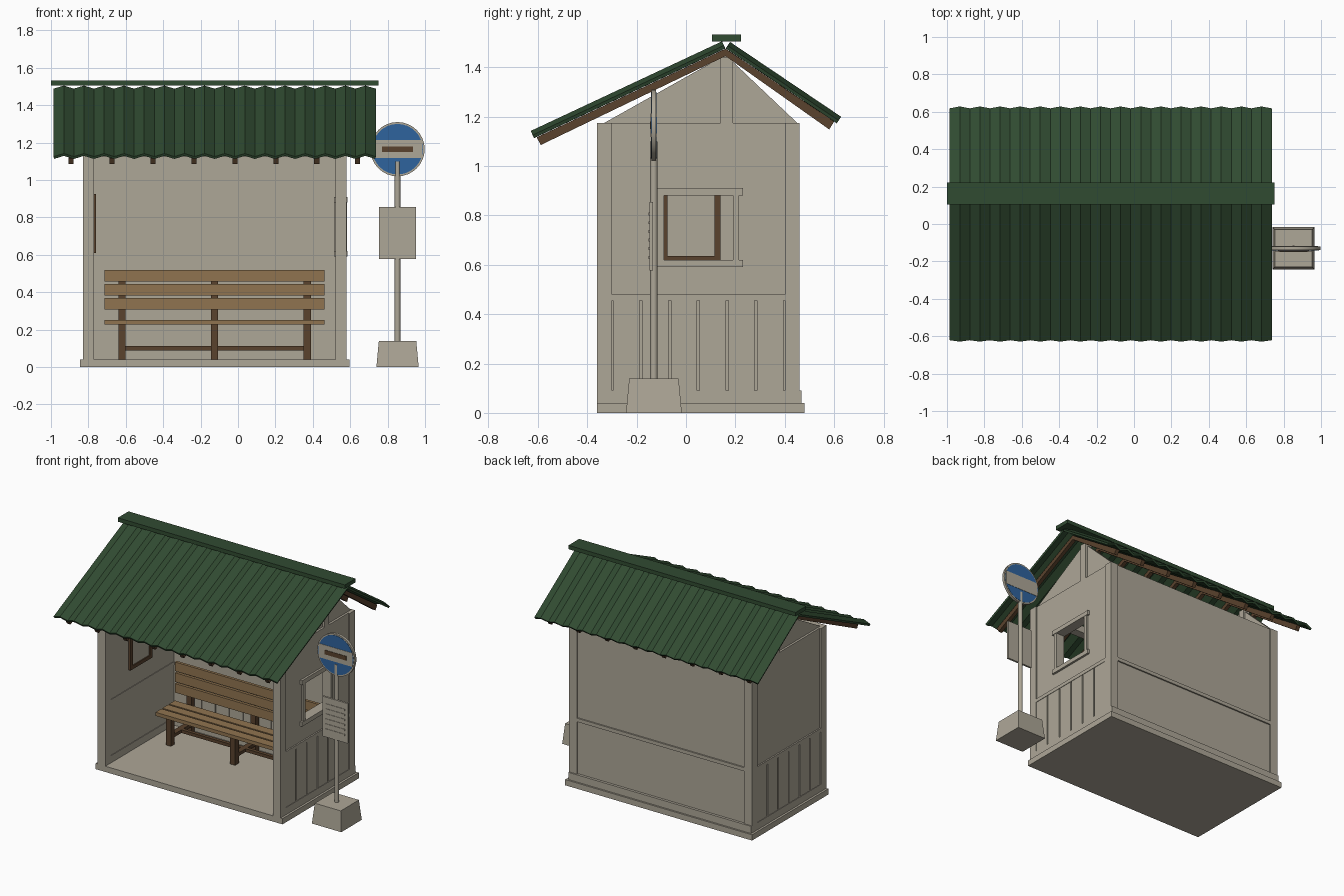
import bpy
import bmesh
import math
from mathutils import Vector

default_cube = bpy.data.objects.get("Cube")
if default_cube:
    bpy.data.objects.remove(default_cube, do_unlink=True)


def make_material(name, red, green, blue):
    material = bpy.data.materials.new(name)
    material.use_nodes = True
    color = (red, green, blue, 1)
    material.diffuse_color = color
    material.node_tree.nodes["Principled BSDF"].inputs["Base Color"].default_value = color
    return material


PLASTER = make_material("warm_grey_plaster", .42, .385, .31)
WOOD = make_material("light_wood", .28, .175, .08)
TIMBER = make_material("dark_timber", .1, .054, .026)
GREEN = make_material("roof_green", .03, .07, .031)
BLUE = make_material("sign_blue", .028, .125, .34)


def add_object(name, mesh, material):
    mesh.materials.append(material)
    part = bpy.data.objects.new(name, mesh)
    bpy.context.scene.collection.objects.link(part)
    return part


def boxes(name, material, extents):
    """One object made of boxes, each given as x, y and z ranges."""
    bm = bmesh.new()
    for ranges in extents:
        corners = bmesh.ops.create_cube(bm, size=1)["verts"]
        for vert in corners:
            for axis, (low, high) in enumerate(ranges):
                vert.co[axis] = max(low, high) if vert.co[axis] > 0 else min(low, high)
    mesh = bpy.data.meshes.new(name)
    bm.to_mesh(mesh)
    bm.free()
    return add_object(name, mesh, material)


def prism(name, material, outline, spans):
    """A y-z outline extruded along x over each span."""
    bm = bmesh.new()
    for start, end in spans:
        face = bm.faces.new([bm.verts.new((start, y, z)) for y, z in outline])
        grown = bmesh.ops.extrude_face_region(bm, geom=[face])["geom"]
        moved = [item for item in grown if isinstance(item, bmesh.types.BMVert)]
        bmesh.ops.translate(bm, verts=moved, vec=(end - start, 0, 0))
    bmesh.ops.recalc_face_normals(bm, faces=bm.faces)
    mesh = bpy.data.meshes.new(name)
    bm.to_mesh(mesh)
    bm.free()
    return add_object(name, mesh, material)


def cone(name, material, sides, bottom, top, height, place, turn=(0, 0, 0), smooth=False):
    bpy.ops.mesh.primitive_cone_add(vertices=sides, radius1=bottom, radius2=top,
                                    depth=height, location=place, rotation=turn)
    part = bpy.context.object
    part.name = name
    part.data.materials.append(material)
    if smooth:
        bpy.ops.object.shade_smooth_by_angle()
    return part


def centred(middle, half):
    return (middle - half, middle + half)


# Shelter dimensions
mid = -.125
outer, inner = .705, .645
front, back = -.36, .46
post = .06
floor_top, skirt_top, wall_top = .04, .09, 1.175
rail = (.455, .48)
panel_y = (front + post, back - post)
full_height = (floor_top, wall_top)
panel_height = (skirt_top, wall_top)
window_y, window_z = (-.09, .19), (.62, .88)

boxes("floor_slab", PLASTER, [(centred(mid, .72), (front, .48), (0, floor_top))])

# Side walls: corner posts, rails, recessed panels, planks and gables
for side, label in ((-1, "right"), (1, "left")):
    def across(a, b):
        return (mid + side * a, mid + side * b)

    thick, core = across(inner, outer), across(inner + .004, outer - .01)
    boxes(label + "_wall_posts", PLASTER, [
        (thick, (front, panel_y[0]), full_height),
        (thick, (panel_y[1], back), full_height)])
    boxes(label + "_wall_rails", PLASTER, [
        (thick, panel_y, (floor_top, skirt_top)), (thick, panel_y, rail)])
    if side > 0:
        boxes("left_wall_panel", PLASTER, [
            (core, panel_y, (skirt_top, window_z[0])),
            (core, panel_y, (window_z[1], wall_top)),
            (core, (panel_y[0], window_y[0]), window_z),
            (core, (window_y[1], panel_y[1]), window_z)])
    else:
        boxes("right_wall_panel", PLASTER, [(core, panel_y, panel_height)])

    count = 6
    pitch = (panel_y[1] - panel_y[0]) / count
    boxes(label + "_wall_planks", PLASTER, [
        (across(outer - .012, outer - .003),
         (panel_y[0] + i * pitch + .005, panel_y[0] + (i + 1) * pitch - .005),
         (skirt_top, rail[0])) for i in range(count)])

    prism(label + "_gable", PLASTER,
          [(-.33, wall_top), (.45, wall_top), (.16, 1.45)],
          [across(inner + .01, outer - .025)])
    boxes(label + "_gable_post", PLASTER,
          [(across(inner, outer - .01), (.14, .19), (wall_top, 1.44))])

# Back wall
inside = centred(mid, inner)
boxes("back_wall_panel", PLASTER, [(inside, (panel_y[1], back - .01), full_height)])
boxes("back_wall_rails", PLASTER, [
    (inside, (back - .02, back), rail),
    (centred(mid, outer), (panel_y[1] - .008, back + .008), (floor_top, skirt_top))])
plank_pitch = 2 * inner / 12
boxes("back_wall_inner_planks", PLASTER, [
    ((inside[0] + i * plank_pitch + .004, inside[0] + (i + 1) * plank_pitch - .004),
     (panel_y[1] - .006, panel_y[1]), (skirt_top, rail[0])) for i in range(12)])
boxes("front_beam", PLASTER, [(inside, (front, panel_y[0]), (1.125, wall_top))])

# Window trim on both faces of the left wall
trim = (mid + inner - .006, mid + outer + .005)
trim_side = (mid + inner - .003, mid + outer + .002)
boxes("window_frame", PLASTER, [
    (trim, (-.13, .23), (window_z[0] - .03, window_z[0])),
    (trim, (-.13, .23), (window_z[1], window_z[1] + .03)),
    (trim_side, (window_y[0] - .025, window_y[0]), window_z),
    (trim_side, (window_y[1], window_y[1] + .025), window_z)])

# Notice board on the inside of the right wall
board_x = mid - inner
board_y, board_z, edge = (-.1, .14), (.61, .925), .025
frame_x = (board_x - .005, board_x + .012)
boxes("notice_board_frame", TIMBER, [
    (frame_x, board_y, (board_z[0], board_z[0] + edge)),
    (frame_x, board_y, (board_z[1] - edge, board_z[1])),
    (frame_x, (board_y[0], board_y[0] + edge), board_z),
    (frame_x, (board_y[1] - edge, board_y[1]), board_z)])
boxes("notice_board_sheet", PLASTER, [
    ((board_x - .005, board_x + .005), board_y, board_z)])

# Bench
bench_x = centred(mid, .588)
leg_places = [mid + step * .495 for step in (-1, 0, 1)]
boxes("bench_back_slats", WOOD, [
    (bench_x, (.325, .345), (low, low + .063)) for low in (.307, .382, .457)])
boxes("bench_seat_slats", WOOD, [
    (bench_x, (near, near + .064), (.227, .252)) for near in (.11, .185, .26)])
for x in leg_places:
    width = centred(x, .019)
    boxes("bench_leg_frame", TIMBER, [
        (width, (.12, .16), (floor_top, .227)),
        (width, (.345, .38), (floor_top, .5)),
        (width, (.12, .38), (.2, .227)),
        (width, (.16, .345), (.09, .112))])
boxes("bench_stretcher", TIMBER, [((leg_places[0], leg_places[2]), (.235, .26), (.09, .112))])

# Corrugated roof sheets
roof_x = (-.985, .735)
waves = 32


def roof_sheet(name, ridge, eave):
    ridge, eave = Vector((0, *ridge)), Vector((0, *eave))
    normal = (eave - ridge).cross(Vector((1, 0, 0))).normalized()
    if normal.z < 0:
        normal.negate()
    points = []
    for i in range(waves + 1):
        x = roof_x[0] + (roof_x[1] - roof_x[0]) * i / waves
        lift = normal * (.008 + .018 * (i % 2)) + Vector((x, 0, 0))
        points += [ridge + lift, eave + lift]
    faces = [(2 * i, 2 * i + 1, 2 * i + 3, 2 * i + 2) for i in range(waves)]
    mesh = bpy.data.meshes.new(name)
    mesh.from_pydata(points, [], faces)
    sheet = add_object(name, mesh, GREEN)
    solid = sheet.modifiers.new("thickness", "SOLIDIFY")
    solid.thickness = .014
    solid.offset = 0


roof_sheet("front_roof_sheet", (.16, 1.475), (-.615, 1.112))
roof_sheet("back_roof_sheet", (.16, 1.475), (.61, 1.172))
boxes("ridge_cap", GREEN, [((-1, .75), (.105, .222), (1.505, 1.532))])

# Rafters
rafter_spans = [centred(-.893 + i * .219, .0135) for i in range(8)]
prism("front_rafters", TIMBER,
      [(.16, 1.475), (-.605, 1.116), (-.588, 1.085), (.16, 1.445)], rafter_spans)
prism("back_rafters", TIMBER,
      [(.16, 1.475), (.6, 1.18), (.58, 1.148), (.16, 1.445)], rafter_spans)

# Stop sign beside the shelter
sign_x, sign_y, disc_z = .853, -.13, 1.165
diagonal = math.sqrt(2)
cone("sign_base", PLASTER, 4, .113 * diagonal, .1 * diagonal, .14,
     (sign_x, sign_y, .07), (0, 0, math.pi / 4)).rotation_euler.z = math.pi / 4
cone("sign_pole", PLASTER, 16, .015, .015, .98, (sign_x, sign_y, .61), smooth=True)
upright = (math.pi / 2, 0, 0)
cone("sign_disc_rim", PLASTER, 32, .145, .145, .018, (sign_x, sign_y, disc_z), upright, True)
cone("sign_disc_face", BLUE, 32, .135, .135, .022, (sign_x, sign_y, disc_z), upright, True)
boxes("sign_bar", PLASTER, [
    (centred(sign_x, .13), centred(sign_y, .013), centred(disc_z, .048))])
boxes("sign_bar_stripe", TIMBER, [
    (centred(sign_x, .083), (sign_y - .016, sign_y - .012), centred(disc_z, .015))])

# Timetable with raised lines
boxes("timetable_board", PLASTER, [
    (centred(sign_x, .098), (sign_y - .018, sign_y - .004), (.577, .855))])
boxes("timetable_lines", PLASTER, [
    (centred(sign_x, .075), (sign_y - .021, sign_y - .017), centred(.63 + i * .035, .006))
    for i in range(6)])
